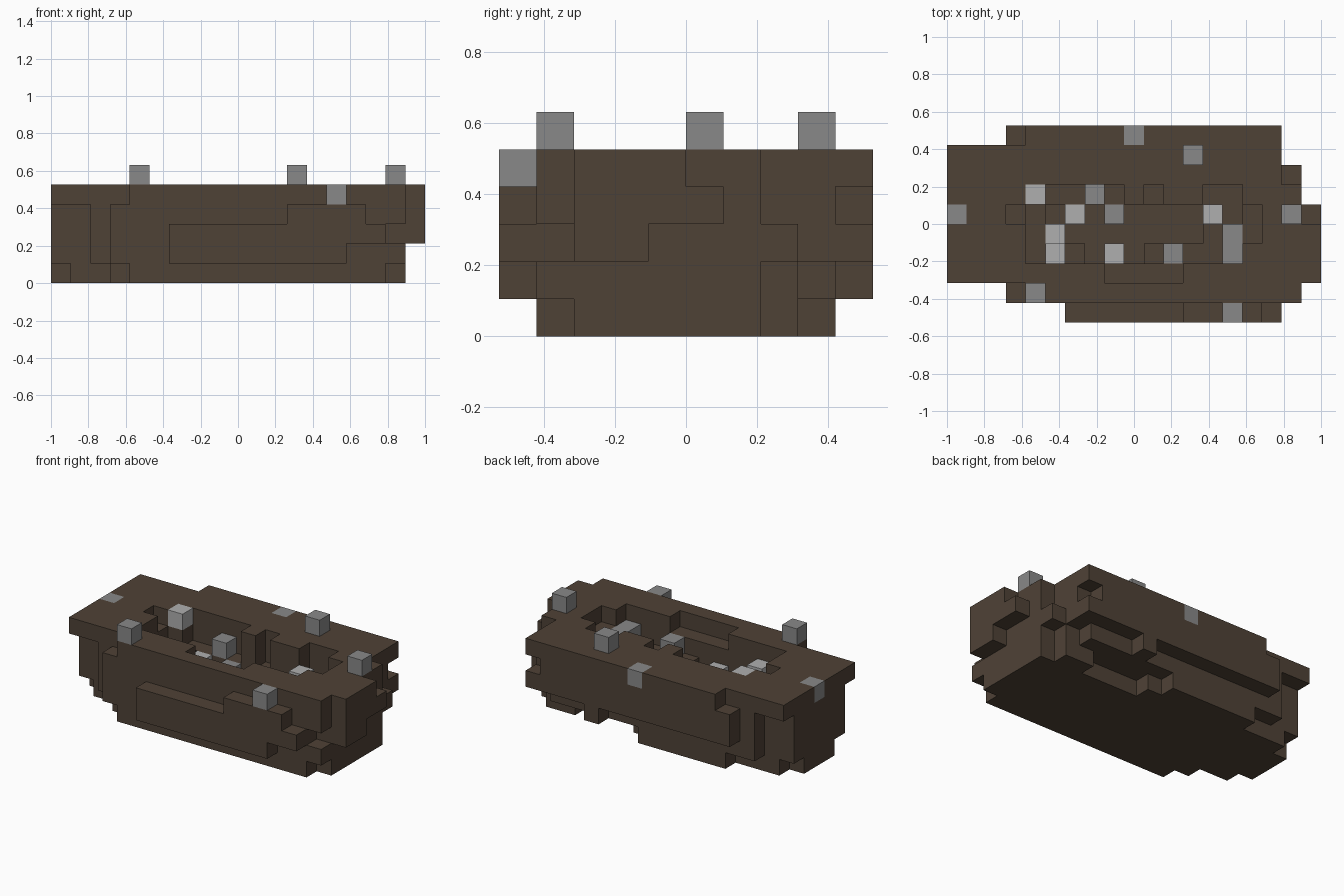
import bpy
import bmesh
import math
from mathutils import Vector

cube = bpy.data.objects.get("Cube")
if cube:
    bpy.data.objects.remove(cube, do_unlink=True)

UNIT = 2 / 19  # edge of one block
ORIGIN = Vector((-1, -5 * UNIT, 0))


def make_material(name, colour):
    mat = bpy.data.materials.new(name)
    mat.use_nodes = True
    rgba = (*colour, 1)
    mat.diffuse_color = rgba
    mat.node_tree.nodes["Principled BSDF"].inputs["Base Color"].default_value = rgba
    return mat


brown = make_material("dark brown earth", (.078, .054, .037))
grey = make_material("mid grey stone", (.25, .25, .25))
pale = make_material("pale grey stone", (.43, .43, .43))


def span_cells(layer, rows):
    """Cells of one layer, from (row, first column, last column) spans."""
    return {(x, row, layer) for row, first, last in rows for x in range(first, last + 1)}


def make_blocks(name, cells, material):
    """Joins unit cells into one mesh that keeps only the exposed faces."""
    bm = bmesh.new()
    corners = {}

    def corner(point):
        if point not in corners:
            corners[point] = bm.verts.new(ORIGIN + Vector(point) * UNIT)
        return corners[point]

    for cell in sorted(cells):
        for axis in range(3):
            u, v = (axis + 1) % 3, (axis + 2) % 3
            for side in (0, 1):
                neighbour = list(cell)
                neighbour[axis] += 1 if side else -1
                if tuple(neighbour) in cells:
                    continue
                loop = []
                for du, dv in ((0, 0), (1, 0), (1, 1), (0, 1)):
                    point = list(cell)
                    point[axis] += side
                    point[u] += du
                    point[v] += dv
                    loop.append(corner(tuple(point)))
                bm.faces.new(loop if side else loop[::-1])
    # Merge flat neighbouring squares into clean panels
    bmesh.ops.dissolve_limit(bm, angle_limit=math.radians(1),
                             verts=bm.verts[:], edges=bm.edges[:])
    mesh = bpy.data.meshes.new(name)
    bm.to_mesh(mesh)
    bm.free()
    mesh.materials.append(material)
    obj = bpy.data.objects.new(name, mesh)
    bpy.context.collection.objects.link(obj)
    return obj


# Stepped outer body, layer by layer from the ground to the rim
base = span_cells(0, [(1, 4, 16), (2, 3, 17), (3, 1, 17), (4, 0, 17), (5, 0, 17),
                      (6, 0, 17), (7, 1, 10), (7, 15, 16), (8, 4, 9)])
lower = span_cells(1, [(0, 6, 14), (1, 3, 17), (2, 2, 17), (3, 0, 17), (4, 0, 17),
                       (5, 0, 17), (6, 0, 17), (7, 0, 16), (8, 2, 15), (9, 12, 12)])
middle = span_cells(2, [(0, 6, 16), (1, 3, 16), (2, 2, 18), (3, 0, 18), (4, 0, 17),
                        (5, 0, 17), (6, 0, 17), (7, 0, 17), (8, 2, 16), (9, 3, 16)])
upper = span_cells(3, [(0, 12, 15), (1, 3, 17), (2, 2, 18), (3, 0, 18), (4, 0, 18),
                       (5, 0, 18), (6, 0, 17), (7, 0, 16), (8, 2, 16), (9, 3, 15)])
rim = span_cells(4, [(1, 4, 17), (2, 0, 18), (3, 0, 18), (4, 0, 18), (5, 0, 17),
                     (6, 0, 17), (7, 0, 16), (8, 0, 16), (9, 4, 16)])

# Hollow with ledges, narrowing downwards
hollow = span_cells(4, [(2, 8, 11), (3, 4, 14), (4, 4, 15), (5, 3, 15),
                        (6, 4, 8), (6, 10, 10), (6, 13, 14)])
hollow |= span_cells(3, [(3, 4, 14), (4, 4, 14), (5, 4, 14), (6, 5, 8),
                         (6, 10, 10), (6, 13, 14)])
hollow |= span_cells(2, [(3, 7, 9), (4, 5, 12), (5, 5, 12)])

# Loose and embedded stones
rim_stones = {(4, 1, 5), (12, 8, 5), (17, 5, 5), (14, 0, 4), (9, 9, 4), (0, 5, 4)}
inner_stones = {(7, 6, 3), (8, 5, 2), (14, 4, 3), (14, 3, 3), (11, 3, 3)}
pale_stones = {(4, 6, 4), (6, 5, 2), (13, 5, 3), (5, 4, 2), (5, 3, 3), (8, 3, 2)}

body = (base | lower | middle | upper | rim) - hollow - rim_stones
make_blocks("earth_basin", body, brown)
make_blocks("rim_stones", rim_stones, grey)
make_blocks("inner_stones", inner_stones, grey)
make_blocks("pale_stones", pale_stones, pale)
